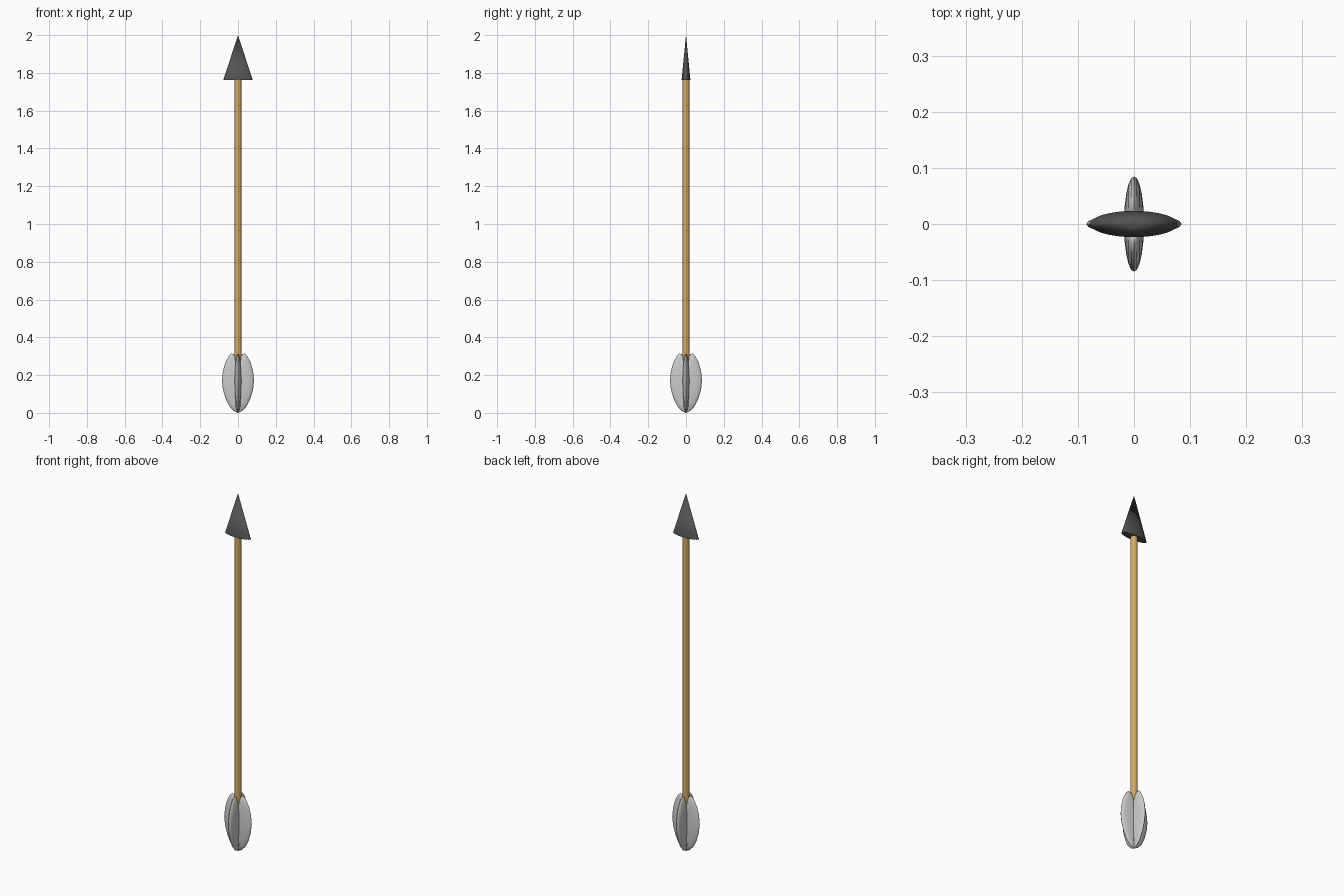
import bpy, bmesh, math

if "Cube" in bpy.data.objects:
    bpy.data.objects.remove(bpy.data.objects["Cube"])


def paint(ob, name, rgb):
    mat = bpy.data.materials.new(name)
    mat.diffuse_color = (*rgb, 1)
    mat.use_nodes = True
    mat.node_tree.nodes["Principled BSDF"].inputs["Base Color"].default_value = mat.diffuse_color
    ob.data.materials.append(mat)


def smooth(ob, angle):
    bpy.ops.object.select_all(action='DESELECT')
    bpy.context.view_layer.objects.active = ob
    ob.select_set(True)
    bpy.ops.object.shade_smooth_by_angle(angle=math.radians(angle))


# Wooden shaft
bpy.ops.mesh.primitive_cylinder_add(vertices=24, radius=0.018, depth=1.73, location=(0, 0, 0.9))
shaft = bpy.context.object
shaft.name = "shaft"
paint(shaft, "wood", (0.65, 0.40, 0.12))
smooth(shaft, 40)

# Flattened conical head
bpy.ops.mesh.primitive_cone_add(vertices=32, radius1=0.078, radius2=0, depth=0.238, location=(0, 0, 1.881))
head = bpy.context.object
head.name = "arrow_head"
head.scale.y = 0.3
bpy.ops.object.transform_apply(location=False, rotation=False, scale=True)
paint(head, "dark_metal", (0.085, 0.085, 0.085))
smooth(head, 60)

# Half outline of a feather vane (radius, z), from bottom to the notch at the shaft
HALF = [(0, 0), (0.024, 0.012), (0.046, 0.035), (0.066, 0.075), (0.08, 0.125),
        (0.085, 0.17), (0.08, 0.22), (0.068, 0.265), (0.05, 0.3), (0.035, 0.314),
        (0.022, 0.311), (0.012, 0.295), (0, 0.28)]
OUTLINE = HALF + [(-x, z) for x, z in HALF[-2:0:-1]]


def vane(name, turn):
    """Lens-shaped disc: the outline shrinks towards its middle as it thickens."""
    bm = bmesh.new()
    mid, thick = 0.165, 0.018
    n = len(OUTLINE)

    def ring(s, side):
        y = side * thick * math.sqrt(1 - s * s)
        return [bm.verts.new((x * s, y, mid + (z - mid) * s)) for x, z in OUTLINE]

    rim = ring(1, 1)
    for side in (-1, 1):
        prev = rim
        for s in (0.96, 0.85, 0.65, 0.35):
            cur = ring(s, side)
            for i in range(n):
                j = (i + 1) % n
                bm.faces.new((prev[i], prev[j], cur[j], cur[i]))
            prev = cur
        tip = bm.verts.new((0, side * thick, mid))
        for i in range(n):
            bm.faces.new((prev[i], prev[(i + 1) % n], tip))
    bmesh.ops.recalc_face_normals(bm, faces=bm.faces)
    me = bpy.data.meshes.new(name)
    bm.to_mesh(me)
    bm.free()
    ob = bpy.data.objects.new(name, me)
    bpy.context.collection.objects.link(ob)
    ob.rotation_euler.z = turn
    smooth(ob, 50)


# Two crossed vanes make the four feathers
vane("feathers_side", 0)
vane("feathers_front", math.pi / 2)
